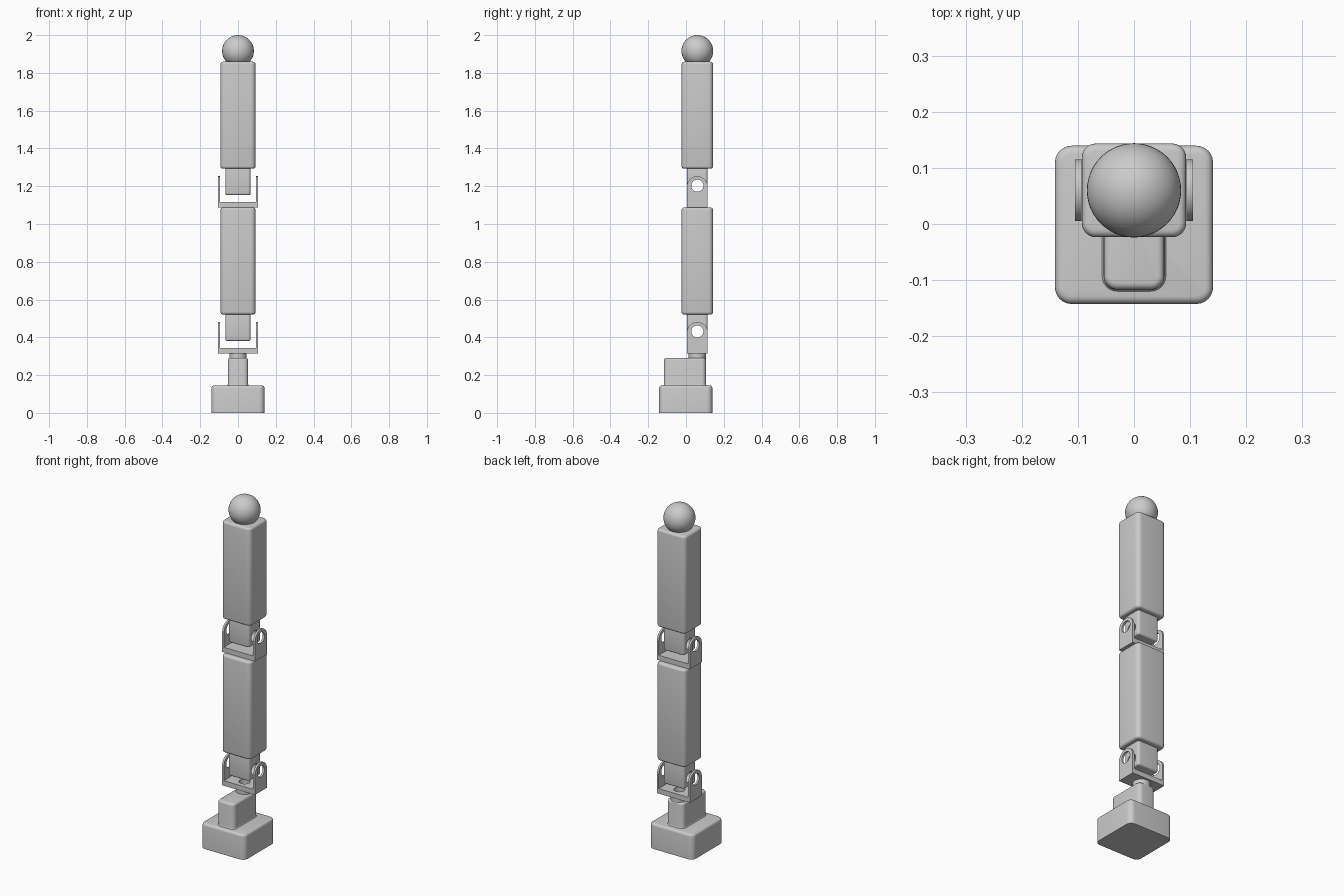
import bpy, bmesh, math
from mathutils import Vector

if "Cube" in bpy.data.objects:
    bpy.data.objects.remove(bpy.data.objects["Cube"])

ARM_Y = 0.06      # the arm axis sits behind the base centre
PITCH = 0.772     # height from one joint to the next


def make(name, bm, smooth=True):
    bmesh.ops.recalc_face_normals(bm, faces=bm.faces)
    me = bpy.data.meshes.new(name)
    bm.to_mesh(me)
    bm.free()
    ob = bpy.data.objects.new(name, me)
    bpy.context.collection.objects.link(ob)
    if smooth:
        shade(ob)
    return ob


def shade(ob):
    bpy.ops.object.select_all(action='DESELECT')
    bpy.context.view_layer.objects.active = ob
    ob.select_set(True)
    bpy.ops.object.shade_smooth_by_angle(angle=math.radians(32))


def quarter(b, n=4):
    """Inset/height steps of a rounded edge, from the end cap to the side wall."""
    return [(b * (1 - math.sin(t)), b * (1 - math.cos(t)))
            for t in (i * math.pi / 2 / n for i in range(n + 1))]


def ring(bm, cy, hx, hy, r, z, n=6):
    verts = []
    for k, (sx, sy) in enumerate(((1, 1), (-1, 1), (-1, -1), (1, -1))):
        for i in range(n + 1):
            a = (k + i / n) * math.pi / 2
            verts.append(bm.verts.new((sx * (hx - r) + r * math.cos(a),
                                       cy + sy * (hy - r) + r * math.sin(a), z)))
    return verts


def rounded_block(name, cy, hx, hy, z0, z1, r, low, top, flare=0.0):
    """Rounded block; low/top are edge roundings, flare is a foot fillet."""
    if flare:
        prof = [(-flare * (1 - math.sin(t)), z0 + flare * (1 - math.cos(t)))
                for t in (i * math.pi / 8 for i in range(5))]
    elif low:
        prof = [(d, z0 + h) for d, h in quarter(low)]
    else:
        prof = [(0, z0)]
    prof += [(d, z1 - h) for d, h in reversed(quarter(top))]
    bm = bmesh.new()
    rings = [ring(bm, cy, hx - d, hy - d, r - d, z) for d, z in prof]
    for a, b in zip(rings, rings[1:]):
        for i in range(len(a)):
            j = (i + 1) % len(a)
            bm.faces.new((a[i], a[j], b[j], b[i]))
    bm.faces.new(rings[0])
    bm.faces.new(rings[-1])
    return make(name, bm)


def prism(name, pts, axis, smooth=True):
    """Extrude a closed point loop along a vector."""
    bm = bmesh.new()
    face = bm.faces.new([bm.verts.new(p) for p in pts])
    ext = bmesh.ops.extrude_face_region(bm, geom=[face])
    moved = [g for g in ext['geom'] if isinstance(g, bmesh.types.BMVert)]
    bmesh.ops.translate(bm, verts=moved, vec=Vector(axis))
    return make(name, bm, smooth)


def circle_yz(x, z, r, n=32):
    return [(x, ARM_Y + r * math.cos(2 * math.pi * i / n),
             z + r * math.sin(2 * math.pi * i / n)) for i in range(n)]


def circle_xy(z, r, n=32):
    return [(r * math.cos(2 * math.pi * i / n),
             ARM_Y + r * math.sin(2 * math.pi * i / n), z) for i in range(n)]


def cut(ob, *cutters):
    for c in cutters:
        mod = ob.modifiers.new("cut", 'BOOLEAN')
        mod.operation, mod.solver, mod.object = 'DIFFERENCE', 'EXACT', c
    dg = bpy.context.evaluated_depsgraph_get()
    me = bpy.data.meshes.new_from_object(ob.evaluated_get(dg))
    ob.modifiers.clear()
    ob.data = me
    for c in cutters:
        bpy.data.objects.remove(c)
    shade(ob)


def bracket(name, z, floor_hole):
    """U-shaped bracket with round-topped walls and pin holes."""
    hx, hy, pin = 0.105, 0.055, z + 0.116
    n = 20
    arch = [(-hx, ARM_Y + hy, z)]
    arch += [(-hx, ARM_Y + hy * math.cos(math.pi * i / n),
              pin - 0.005 + hy * math.sin(math.pi * i / n)) for i in range(n + 1)]
    arch += [(-hx, ARM_Y - hy, z)]
    ob = prism(name, arch, (2 * hx, 0, 0), False)
    w, y0, y1, f = 0.094, ARM_Y - 0.1, ARM_Y + 0.1, z + 0.029
    gap = prism("gap_cutter", [(-w, y0, f), (w, y0, f), (w, y1, f), (-w, y1, f)],
                (0, 0, 0.3), False)
    hole = prism("pin_cutter", circle_yz(-0.2, pin, 0.032), (0.4, 0, 0), False)
    cutters = [gap, hole]
    if floor_hole:
        cutters.append(prism("floor_cutter", circle_xy(z - 0.05, 0.03), (0, 0, 0.1), False))
    cut(ob, *cutters)


# Base and turning motor housing
rounded_block("base", -0.0015, 0.141, 0.141, 0, 0.145, 0.03, 0, 0.014)
rounded_block("motor_housing", -0.0055, 0.054, 0.1115, 0.143, 0.29, 0.024, 0, 0.012, 0.008)
prism("turning_shaft", circle_xy(0.28, 0.046), (0, 0, 0.036))

# Two matching arm segments: bracket, hinge block and arm body
for i, part in enumerate(("lower", "upper")):
    dz = i * PITCH
    bracket(part + "_bracket", 0.315 + dz, i == 0)
    hinge = rounded_block(part + "_hinge_block", ARM_Y, 0.067, 0.055,
                          0.381 + dz, 0.53 + dz, 0.014, 0.01, 0.004)
    cut(hinge, prism("pin_cutter", circle_yz(-0.2, 0.431 + dz, 0.032), (0.4, 0, 0), False))
    rounded_block(part + "_arm", ARM_Y, 0.093, 0.0835,
                  0.521 + dz, 1.087 + dz, 0.025, 0.013, 0.013)

# Ball tip
bm = bmesh.new()
bmesh.ops.create_uvsphere(bm, u_segments=48, v_segments=24, radius=0.084)
bmesh.ops.translate(bm, verts=bm.verts, vec=(0, ARM_Y, 1.916))
make("ball_tip", bm)
